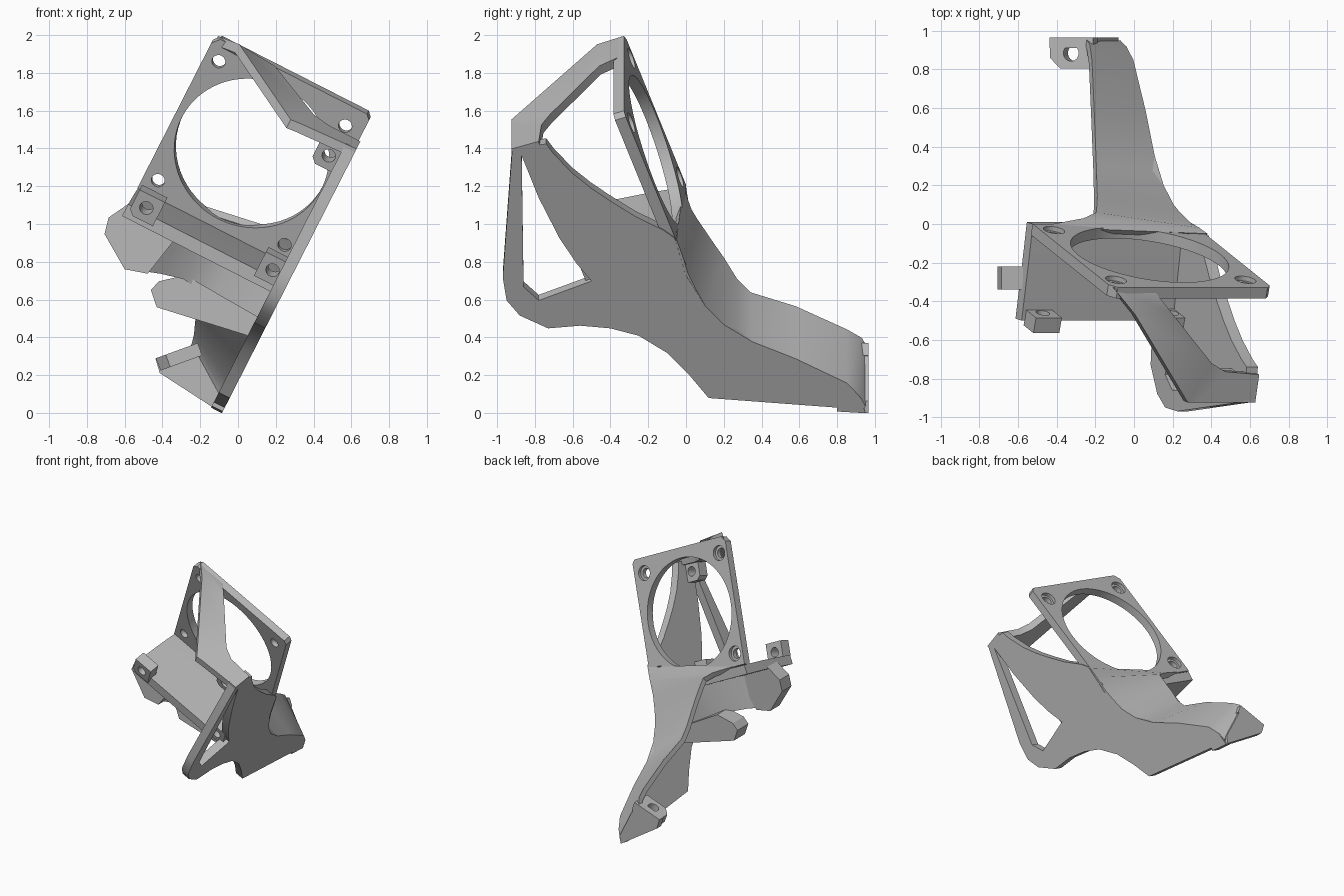
import bpy, bmesh, math
from mathutils import Matrix, Vector

cube = bpy.data.objects.get("Cube")
if cube:
    bpy.data.objects.remove(cube)

grey = bpy.data.materials.new("plain_grey")
grey.use_nodes = True
COLOUR = (0.48, 0.48, 0.48, 1)
grey.diffuse_color = COLOUR
grey.node_tree.nodes["Principled BSDF"].inputs["Base Color"].default_value = COLOUR

# Whole bracket leans sideways; the ring frame also leans forward
LEAN = Matrix.Rotation(math.radians(27), 4, 'Y')
TILT = Matrix.Rotation(math.radians(20), 4, 'X')
# Drawing planes inside the leaning bracket: x = across, y = depth, z = up
FRONT = Matrix.Rotation(math.radians(90), 4, 'X')
SIDE = Matrix(((0, 0, 1, 0), (1, 0, 0, 0), (0, 1, 0, 0), (0, 0, 0, 1)))


def finish(ob):
    bm = bmesh.new()
    bm.from_mesh(ob.data)
    bmesh.ops.remove_doubles(bm, verts=bm.verts, dist=0.0005)
    bmesh.ops.recalc_face_normals(bm, faces=bm.faces)
    bm.to_mesh(ob.data)
    bm.free()
    ob.data.materials.clear()
    ob.data.materials.append(grey)
    bpy.ops.object.select_all(action='DESELECT')
    ob.select_set(True)
    bpy.context.view_layer.objects.active = ob
    bpy.ops.object.shade_smooth_by_angle(angle=math.radians(30))


def circle(cx, cy, r, n=24):
    return [(cx + r * math.cos(math.tau * i / n), cy + r * math.sin(math.tau * i / n))
            for i in range(n)]


def plate(name, loops, matrix, low, high):
    """Flat plate: first loop is the outline, the others are openings."""
    cu = bpy.data.curves.new(name, 'CURVE')
    cu.dimensions = '2D'
    cu.fill_mode = 'BOTH'
    cu.extrude = (high - low) / 2
    for loop in loops:
        sp = cu.splines.new('POLY')
        sp.points.add(len(loop) - 1)
        for p, (a, b) in zip(sp.points, loop):
            p.co = (a, b, 0, 1)
        sp.use_cyclic_u = True
    ob = bpy.data.objects.new(name, cu)
    bpy.context.collection.objects.link(ob)
    ob.matrix_world = LEAN @ matrix @ Matrix.Translation((0, 0, (low + high) / 2))
    bpy.ops.object.select_all(action='DESELECT')
    ob.select_set(True)
    bpy.context.view_layer.objects.active = ob
    bpy.ops.object.convert(target='MESH')
    finish(bpy.context.view_layer.objects.active)


def strip(name, ribs, offset):
    """Solid band running through pairs of edge points."""
    bm = bmesh.new()
    off = Vector(offset)
    rings = []
    for a, b in ribs:
        a, b = Vector(a), Vector(b)
        rings.append([bm.verts.new(p) for p in (a, b, b + off, a + off)])
    for r, s in zip(rings, rings[1:]):
        for i in range(4):
            j = (i + 1) % 4
            bm.faces.new((r[i], r[j], s[j], s[i]))
    bm.faces.new(rings[0])
    bm.faces.new(rings[-1][::-1])
    me = bpy.data.meshes.new(name)
    bm.to_mesh(me)
    bm.free()
    ob = bpy.data.objects.new(name, me)
    bpy.context.collection.objects.link(ob)
    ob.matrix_world = LEAN
    finish(ob)


# Ring frame: two layers so the screw holes are stepped
frame_at = Matrix.Translation((-0.56, -0.16, 1.278)) @ TILT @ FRONT
outline = [(-0.455, -0.47), (0.475, -0.47), (0.475, 0.465), (0.45, 0.492),
           (-0.42, 0.492), (-0.455, 0.45)]
for label, r, low, high in (("front", 0.036, 0.025, 0.06), ("back", 0.056, 0, 0.025)):
    screws = [circle(sx * 0.376, sy * 0.376, r) for sx in (-1, 1) for sy in (-1, 1)]
    plate("ring_frame_" + label, [outline, circle(0, 0, 0.415, 64)] + screws,
          frame_at, low, high)

# Side plate with its triangular window
side = [(-0.06, 1.0), (-0.12, 1.047), (-0.27, 1.13), (-0.4, 1.22), (-0.5, 1.295),
        (-0.6, 1.384), (-0.7, 1.5), (-0.74, 1.56), (-0.92, 1.53), (-0.97, 0.767),
        (-0.95, 0.63), (-0.88, 0.54), (-0.73, 0.464), (-0.56, 0.48), (-0.4, 0.464),
        (-0.25, 0.42), (-0.1, 0.318), (0.02, 0.183), (0.12, 0.05), (0.8, -0.007),
        (0.8, -0.03), (0.95, -0.04), (0.92, 0.06), (0.85, 0.14), (0.58, 0.284),
        (0.35, 0.385), (0.2, 0.486), (0.1, 0.6), (0, 0.778)]
window = [(-0.87, 1.49), (-0.86, 0.71), (-0.78, 0.63), (-0.5, 0.745),
          (-0.58, 0.85), (-0.67, 1.0), (-0.78, 1.24)]
plate("side_plate", [side, window], SIDE, -0.14, -0.075)

# Upper arm from the frame's top corner to the side plate's tip
strip("upper_arm", [
    ((-1.0, -0.33, 1.73), (-0.76, -0.35, 1.73)),
    ((-0.88, -0.47, 1.742), (-0.66, -0.46, 1.725)),
    ((-0.456, -0.925, 1.51), (-0.36, -0.72, 1.59)),
    ((-0.40, -0.925, 1.515), (-0.27, -0.765, 1.575)),
    ((-0.075, -0.925, 1.53), (-0.075, -0.78, 1.575))], (0, 0.01, -0.05))

# Curved back skin running from the frame down the leg to the foot
strip("leg_skin", [
    ((-0.078, -0.05, 0.99), (-0.99, -0.015, 0.84)),
    ((-0.078, -0.02, 0.90), (-0.72, 0.03, 0.84)),
    ((-0.078, 0.01, 0.79), (-0.64, 0.06, 0.825)),
    ((-0.078, 0.05, 0.70), (-0.61, 0.1, 0.775)),
    ((-0.078, 0.1, 0.60), (-0.575, 0.15, 0.71)),
    ((-0.078, 0.2, 0.486), (-0.545, 0.2, 0.646)),
    ((-0.078, 0.27, 0.43), (-0.495, 0.27, 0.545)),
    ((-0.078, 0.35, 0.385), (-0.465, 0.34, 0.48)),
    ((-0.078, 0.58, 0.284), (-0.44, 0.58, 0.41)),
    ((-0.078, 0.85, 0.14), (-0.395, 0.85, 0.296)),
    ((-0.078, 0.92, 0.06), (-0.385, 0.93, 0.25)),
    ((-0.078, 0.95, 0.0), (-0.38, 0.965, 0.19))], (0, -0.02, -0.035))

# Foot wall and its sloping screw lug
plate("foot_wall", [[(-0.08, -0.04), (-0.465, 0.0), (-0.52, 0.058),
                     (-0.37, 0.22), (-0.1, 0.02)]], FRONT, -0.965, -0.91)
plate("foot_lug", [[(-0.115, 0.86), (-0.06, 0.805), (0.12, 0.805), (0.12, 0.965),
                    (-0.115, 0.965)], circle(0.0, 0.885, 0.042)],
      Matrix.Translation((-0.44, 0, 0.145)) @ Matrix.Rotation(math.radians(-47), 4, 'Y'),
      -0.07, 0.0)

# Floor in front of the frame
strip("floor", [((-1.01, 0, 0.83), (-0.08, 0, 0.83)),
                ((-1.015, -0.2, 0.79), (-0.08, -0.2, 0.79)),
                ((-1.02, -0.5, 0.72), (-0.08, -0.5, 0.72))], (0, 0.01, -0.07))

# Left wing, the web sweeping from it to the side plate, and the middle lug
plate("left_wing", [[(-1.01, 0.74), (-1.08, 0.61), (-1.06, 0.523), (-0.88, 0.405),
                     (-0.76, 0.44), (-0.7, 0.74)]], FRONT, 0.22, 0.34)
strip("under_web", [((-0.84, -0.26, 0.75), (-0.82, -0.27, 0.43)),
                    ((-0.7, -0.16, 0.76), (-0.7, -0.2, 0.47)),
                    ((-0.58, -0.06, 0.78), (-0.58, -0.11, 0.50)),
                    ((-0.4, -0.01, 0.78), (-0.4, -0.04, 0.48)),
                    ((-0.1, 0.0, 0.74), (-0.1, -0.02, 0.42))], (0, -0.05, 0))
plate("middle_lug", [[(-0.706, 0.37), (-0.637, 0.303), (-0.11, 0.393), (-0.11, 0.5),
                      (-0.58, 0.523), (-0.69, 0.43)]], FRONT, 0.0, 0.14)

# Forward screw lugs, parallel to the ring frame
lug = [(-0.075, -0.045), (-0.045, -0.075), (0.075, -0.075), (0.075, 0.075), (-0.075, 0.075)]
for label, pos, flip in (("left", (-0.925, -0.46, 0.775), 1),
                         ("right", (-0.18, -0.46, 0.785), -1),
                         ("upper", (-0.19, -0.775, 1.46), 1)):
    shape = [(x * flip, y) for x, y in lug]
    plate("screw_lug_" + label, [shape, circle(0, 0, 0.036)],
          Matrix.Translation(pos) @ TILT @ FRONT, 0, 0.085)
